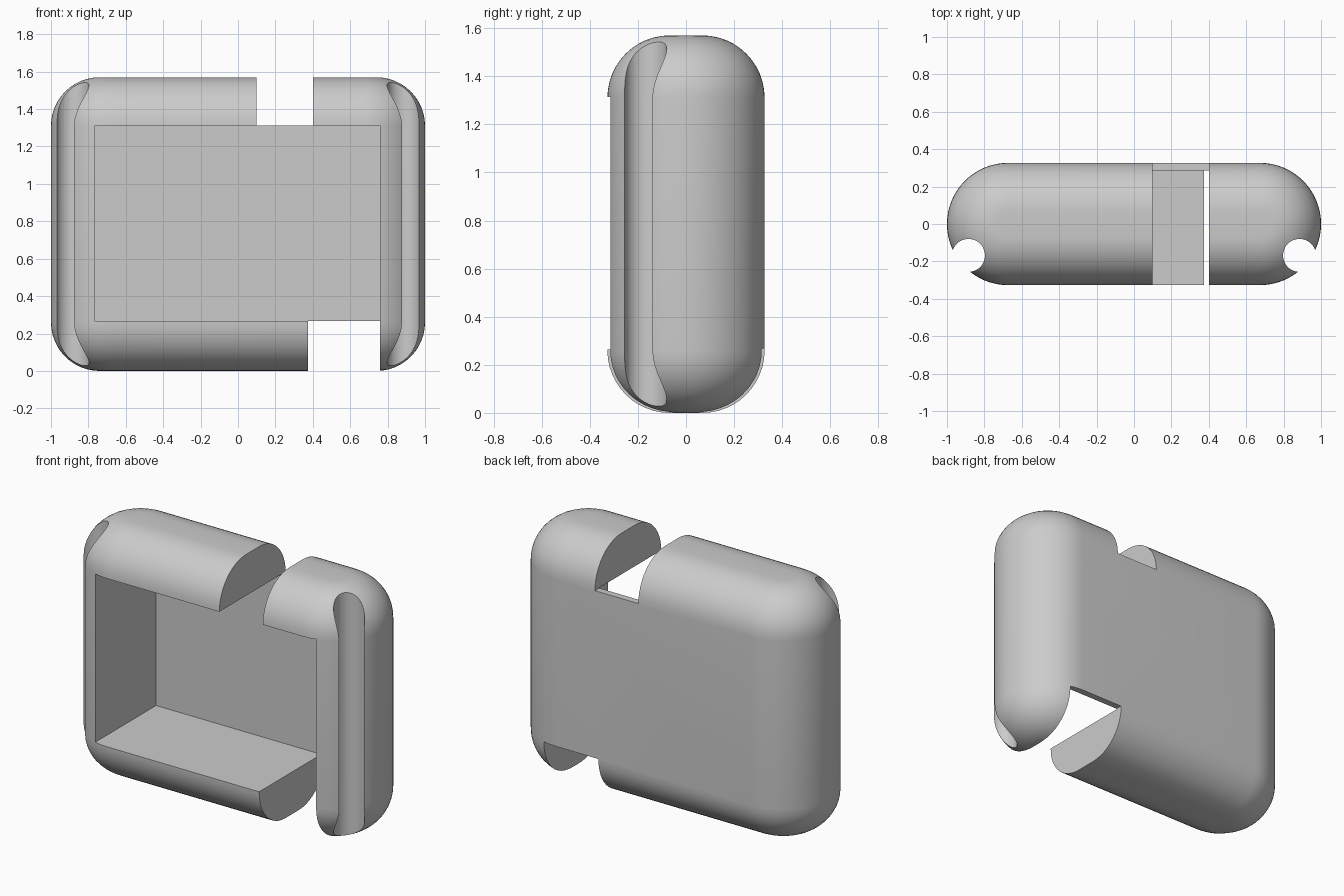
import bpy, bmesh, math
from mathutils import Matrix

cube = bpy.data.objects.get("Cube")
if cube:
    bpy.data.objects.remove(cube, do_unlink=True)

HEIGHT, DEPTH_R, HALF_X = 1.57, 0.327, 1.0
FILLET = 0.26
ARC, STEPS = 32, 12

grey = bpy.data.materials.new("light grey plastic")
grey.use_nodes = True
colour = (0.6, 0.6, 0.6, 1)
grey.diffuse_color = colour
grey.node_tree.nodes["Principled BSDF"].inputs["Base Color"].default_value = colour


def make_object(name, bm):
    bmesh.ops.recalc_face_normals(bm, faces=bm.faces)
    mesh = bpy.data.meshes.new(name)
    bm.to_mesh(mesh)
    bm.free()
    mesh.materials.append(grey)
    obj = bpy.data.objects.new(name, mesh)
    bpy.context.collection.objects.link(obj)
    return obj


def stadium(bm, radius, z):
    """Ring of vertices: two half circles joined by straight sides."""
    ring = []
    for side in (1, -1):
        for i in range(ARC + 1):
            a = math.pi * (i / ARC - 0.5)
            x = HALF_X - DEPTH_R + radius * math.cos(a)
            ring.append(bm.verts.new((side * x, side * radius * math.sin(a), z)))
    return ring


def box_cutter(name, x, y, z):
    bm = bmesh.new()
    lo_hi = (x, y, z)
    size = [b - a for a, b in lo_hi]
    mid = [(a + b) / 2 for a, b in lo_hi]
    bmesh.ops.create_cube(bm, size=1, matrix=Matrix.Translation(mid) @ Matrix.Diagonal((*size, 1)))
    return make_object(name, bm)


def groove_cutter(name, x):
    bm = bmesh.new()
    bmesh.ops.create_cone(bm, cap_ends=True, segments=48, radius1=0.088, radius2=0.088,
                          depth=2, matrix=Matrix.Translation((x, -0.168, HEIGHT / 2)))
    return make_object(name, bm)


# Rounded case body: stadium plan with filleted top and bottom rims
bm = bmesh.new()
levels = []
for i in range(STEPS + 1):
    a = math.pi / 2 * (1 - i / STEPS)
    levels.append((DEPTH_R - FILLET + FILLET * math.cos(a), FILLET * (1 - math.sin(a))))
levels += [(r, HEIGHT - z) for r, z in reversed(levels)]
rings = [stadium(bm, r, z) for r, z in levels]
for low, high in zip(rings, rings[1:]):
    for i in range(len(low)):
        j = (i + 1) % len(low)
        bm.faces.new((low[i], low[j], high[j], high[i]))
bm.faces.new(rings[0])
bm.faces.new(rings[-1])
body = make_object("case_body", bm)

# Front pocket, top and bottom slots, and the two side grooves
cutters = [
    box_cutter("pocket_cutter", (-0.765, 0.76), (-1, 0.285), (0.263, 1.313)),
    box_cutter("top_slot_cutter", (0.10, 0.40), (-1, 1), (1.311, 2)),
    box_cutter("bottom_slot_cutter", (0.375, 0.76), (-1, 1), (-1, 0.267)),
    groove_cutter("left_groove_cutter", 0.885),
    groove_cutter("right_groove_cutter", -0.885),
]
for cutter in cutters:
    cutter.hide_render = True
    mod = body.modifiers.new(cutter.name, 'BOOLEAN')
    mod.operation = 'DIFFERENCE'
    mod.solver = 'EXACT'
    mod.object = cutter

# Keep the cut result and drop the cutters
deps = bpy.context.evaluated_depsgraph_get()
result = bpy.data.meshes.new_from_object(body.evaluated_get(deps))
body.modifiers.clear()
body.data = result
for cutter in cutters:
    bpy.data.objects.remove(cutter, do_unlink=True)

for o in bpy.context.selected_objects:
    o.select_set(False)
body.select_set(True)
bpy.context.view_layer.objects.active = body
bpy.ops.object.shade_smooth_by_angle(angle=math.radians(30))
